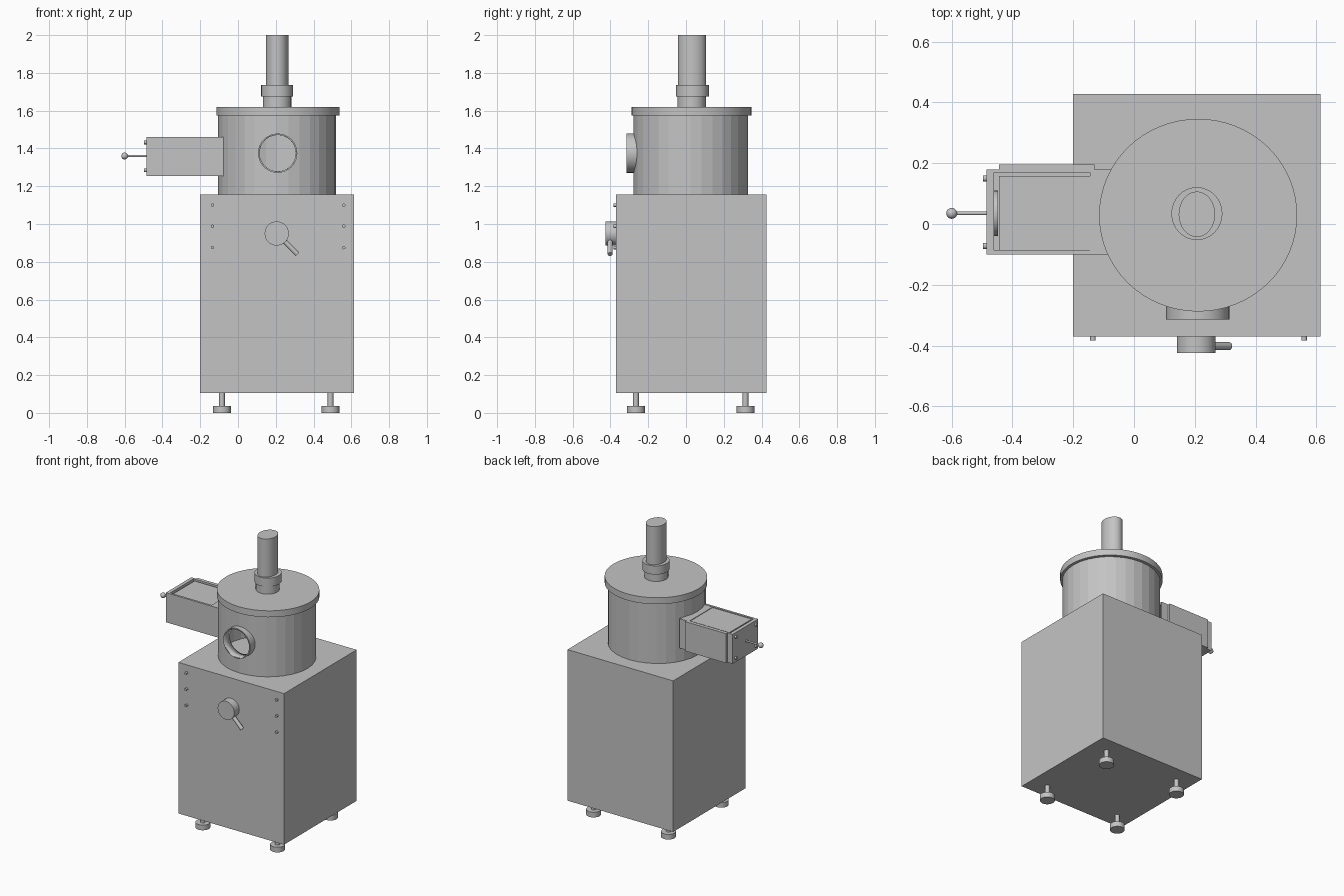
import bpy, math
from mathutils import Vector

old = bpy.data.objects.get("Cube")
if old:
    bpy.data.objects.remove(old, do_unlink=True)

steel = bpy.data.materials.new("grey_steel")
steel.use_nodes = True
GREY = (0.55, 0.55, 0.55, 1)
steel.diffuse_color = GREY
steel.node_tree.nodes["Principled BSDF"].inputs["Base Color"].default_value = GREY


def finish(ob, name, smooth=False):
    ob.name = name
    ob.data.materials.append(steel)
    if smooth:
        bpy.ops.object.shade_smooth_by_angle(angle=math.radians(35))
    return ob


def box(name, x, y, z):
    """Box from three (low, high) ranges."""
    ranges = (x, y, z)
    bpy.ops.mesh.primitive_cube_add(size=1, location=[(a + b) / 2 for a, b in ranges])
    ob = bpy.context.object
    ob.scale = [b - a for a, b in ranges]
    bpy.ops.object.transform_apply(location=False, rotation=False)
    return finish(ob, name)


def rod(name, start, end, rx, ry=None, sides=32, smooth=True):
    """Round or oval cylinder between two points."""
    a, b = Vector(start), Vector(end)
    bpy.ops.mesh.primitive_cylinder_add(vertices=sides, radius=1, depth=1, location=(a + b) / 2)
    ob = bpy.context.object
    ob.rotation_euler = (b - a).to_track_quat("Z", "Y").to_euler()
    ob.scale = (rx, ry or rx, (b - a).length)
    bpy.ops.object.transform_apply(location=False)
    return finish(ob, name, smooth)


def cut(target, cutter):
    mod = target.modifiers.new("cut", "BOOLEAN")
    mod.operation, mod.object, mod.solver = "DIFFERENCE", cutter, "EXACT"
    bpy.context.view_layer.objects.active = target
    bpy.ops.object.modifier_apply(modifier=mod.name)
    bpy.data.objects.remove(cutter, do_unlink=True)


CX, CY = 0.207, 0.028

# Cabinet on four levelling feet
box("cabinet", (-0.2, 0.613), (-0.37, 0.427), (0.105, 1.155))
for x in (-0.085, 0.49):
    for y in (-0.265, 0.315):
        rod("foot_stem", (x, y, 0.03), (x, y, 0.11), 0.015, sides=16)
        rod("foot_pad", (x, y, 0), (x, y, 0.036), 0.047, sides=24)

# Hollow drum with a round window opening
drum = rod("drum", (CX, CY - 0.004, 1.15), (CX, CY - 0.004, 1.58), 0.312, 0.303, 32, False)
cut(drum, rod("hollow", (CX, CY - 0.004, 1.16), (CX, CY - 0.004, 1.57), 0.3, 0.291, 32, False))
cut(drum, rod("opening", (0.21, -0.4, 1.375), (0.21, -0.15, 1.375), 0.099))
ring = rod("window_ring", (0.21, -0.315, 1.375), (0.21, -0.252, 1.375), 0.104)
cut(ring, rod("opening", (0.21, -0.4, 1.375), (0.21, -0.15, 1.375), 0.096))

# Lid and oval feed pipe
rod("drum_lid", (0.211, 0.029, 1.575), (0.211, 0.029, 1.62), 0.326, 0.317, 64)
rod("pipe_base", (CX, CY + 0.002, 1.61), (CX, CY + 0.002, 1.68), 0.075, 0.075)
rod("pipe_collar", (CX, CY + 0.006, 1.675), (CX, CY + 0.006, 1.735), 0.084, 0.087)
rod("feed_pipe", (CX, CY + 0.004, 1.73), (CX, CY + 0.004, 2), 0.06, 0.075)

# Side chute with a sunken cover and a slot along the back
low, high = 1.255, 1.46
box("chute_front_wall", (-0.47, -0.075), (-0.1, -0.085), (low, high))
box("chute_back_wall", (-0.47, -0.075), (0.17, 0.18), (low, high))
box("chute_back_strip", (-0.445, -0.13), (0.18, 0.195), (low, high))
box("chute_floor", (-0.47, -0.085), (-0.09, 0.175), (low, low + 0.01))
box("chute_end_wall", (-0.485, -0.46), (-0.1, 0.18), (low, high))
box("chute_bridge", (-0.145, -0.08), (-0.09, 0.175), (high - 0.012, high - 0.002))
box("chute_cover", (-0.445, -0.145), (-0.085, 0.158), (high - 0.018, high - 0.006))
rod("plunger_disc", (-0.46, 0.035, 1.36), (-0.447, 0.035, 1.36), 0.075)

# Plunger handle and end wall bolts
rod("plunger_rod", (-0.47, 0.035, 1.36), (-0.6, 0.035, 1.36), 0.006, sides=12)
bpy.ops.mesh.primitive_uv_sphere_add(segments=20, ring_count=12, radius=0.018,
                                     location=(-0.6, 0.035, 1.36))
finish(bpy.context.object, "plunger_knob", True)
for y in (-0.072, 0.15):
    for z in (1.285, 1.432):
        rod("chute_bolt", (-0.48, y, z), (-0.497, y, z), 0.01, sides=12)

# Front switch with its lever
rod("switch_hub", (0.205, -0.425, 0.95), (0.205, -0.365, 0.95), 0.064)
rod("switch_lever", (0.225, -0.402, 0.93), (0.314, -0.402, 0.84), 0.013, sides=16)

# Door screws
for x in (-0.135, 0.56):
    for z in (0.875, 0.988, 1.1):
        rod("door_screw", (x, -0.384, z), (x, -0.365, z), 0.009, sides=12)
